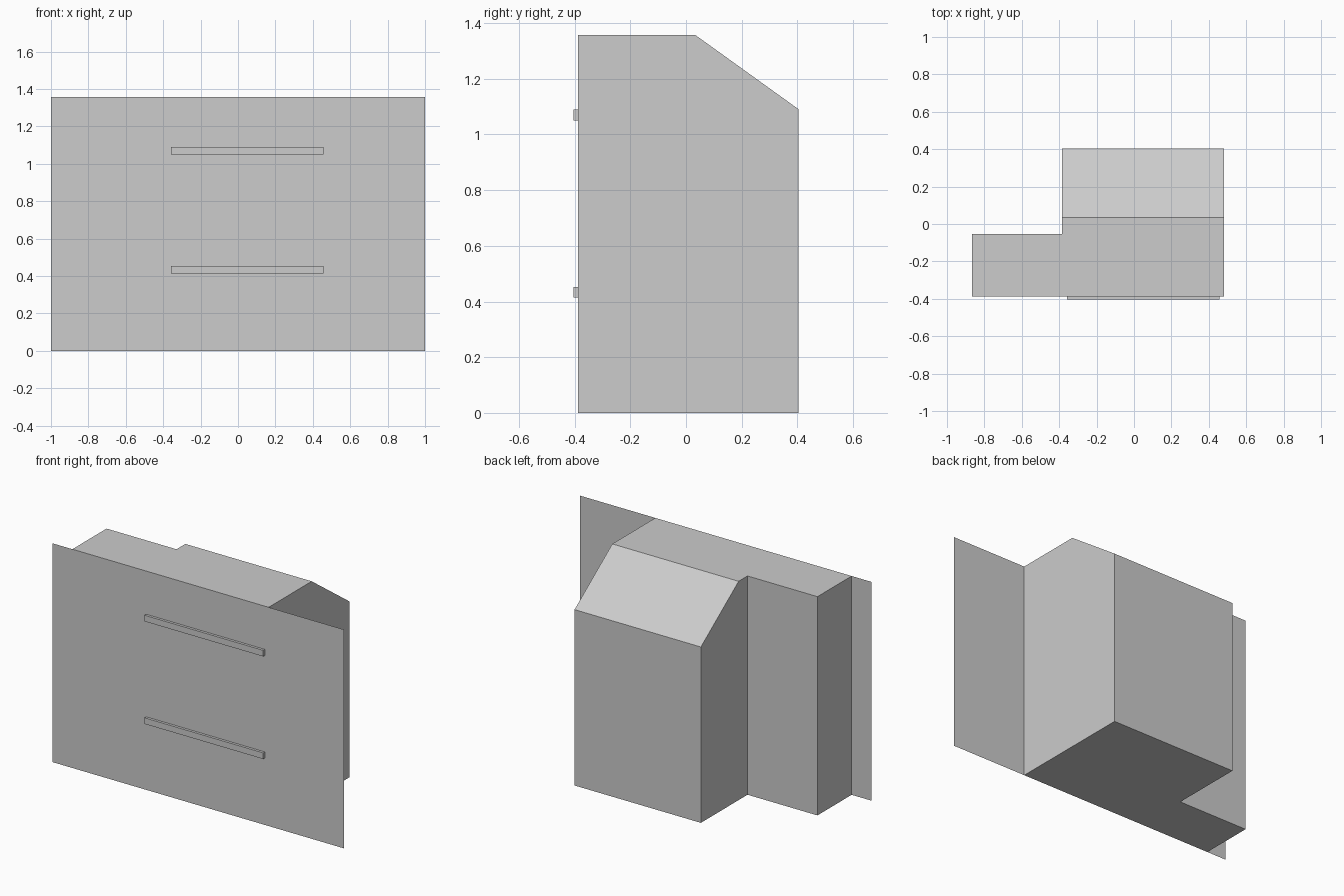
import bpy, bmesh

if "Cube" in bpy.data.objects:
    bpy.data.objects.remove(bpy.data.objects["Cube"])

H = 1.357          # overall height
FRONT = -0.388     # plane of the face panel
BACK = 0.404

grey = bpy.data.materials.new("light grey")
grey.diffuse_color = (0.604, 0.604, 0.604, 1)
grey.use_nodes = True
grey.node_tree.nodes["Principled BSDF"].inputs["Base Color"].default_value = grey.diffuse_color


def make_object(name, bm):
    mesh = bpy.data.meshes.new(name)
    bm.to_mesh(mesh)
    bm.free()
    mesh.materials.append(grey)
    obj = bpy.data.objects.new(name, mesh)
    bpy.context.collection.objects.link(obj)
    return obj


def extrude_face(bm, points, offset):
    face = bm.faces.new([bm.verts.new(p) for p in points])
    new = bmesh.ops.extrude_face_region(bm, geom=[face])["geom"]
    verts = [g for g in new if isinstance(g, bmesh.types.BMVert)]
    bmesh.ops.translate(bm, verts=verts, vec=offset)
    if face.is_valid and len(bm.faces) < len(points) + 2:
        bm.faces.new([v for v in face.verts])
    bmesh.ops.recalc_face_normals(bm, faces=bm.faces)


# Thin front panel, wider than the body behind it
bm = bmesh.new()
bm.faces.new([bm.verts.new(p) for p in
              ((-1, FRONT, 0), (1, FRONT, 0), (1, FRONT, H), (-1, FRONT, H))])
make_object("front_panel", bm)

# Body: L-shaped footprint raised to full height
bm = bmesh.new()
footprint = [(-0.865, FRONT), (0.482, FRONT), (0.482, BACK),
             (-0.385, BACK), (-0.385, -0.053), (-0.865, -0.053)]
extrude_face(bm, [(x, y, 0) for x, y in footprint], (0, 0, H))

# Sloped cut across the upper back edge
bmesh.ops.bisect_plane(bm, geom=bm.verts[:] + bm.edges[:] + bm.faces[:],
                       plane_co=(0, 0.034, H),
                       plane_no=(0, H - 1.091, BACK - 0.034), dist=1e-5,
                       clear_outer=True)
bmesh.ops.holes_fill(bm, edges=[e for e in bm.edges if e.is_boundary], sides=0)
bmesh.ops.recalc_face_normals(bm, faces=bm.faces)

# The front panel closes the body, so its own front face is removed
hidden = [f for f in bm.faces if f.normal.y < -0.9
          and abs(f.calc_center_median().y - FRONT) < 1e-4]
bmesh.ops.delete(bm, geom=hidden, context='FACES')
make_object("rear_housing", bm)

# Two horizontal slats on the front
for name, z0 in (("lower_slat", 0.415), ("upper_slat", 1.051)):
    bm = bmesh.new()
    z1 = z0 + 0.038
    extrude_face(bm, [(-0.359, FRONT, z0), (0.456, FRONT, z0),
                      (0.456, FRONT, z1), (-0.359, FRONT, z1)],
                 (0, -BACK - FRONT, 0))
    make_object(name, bm)
